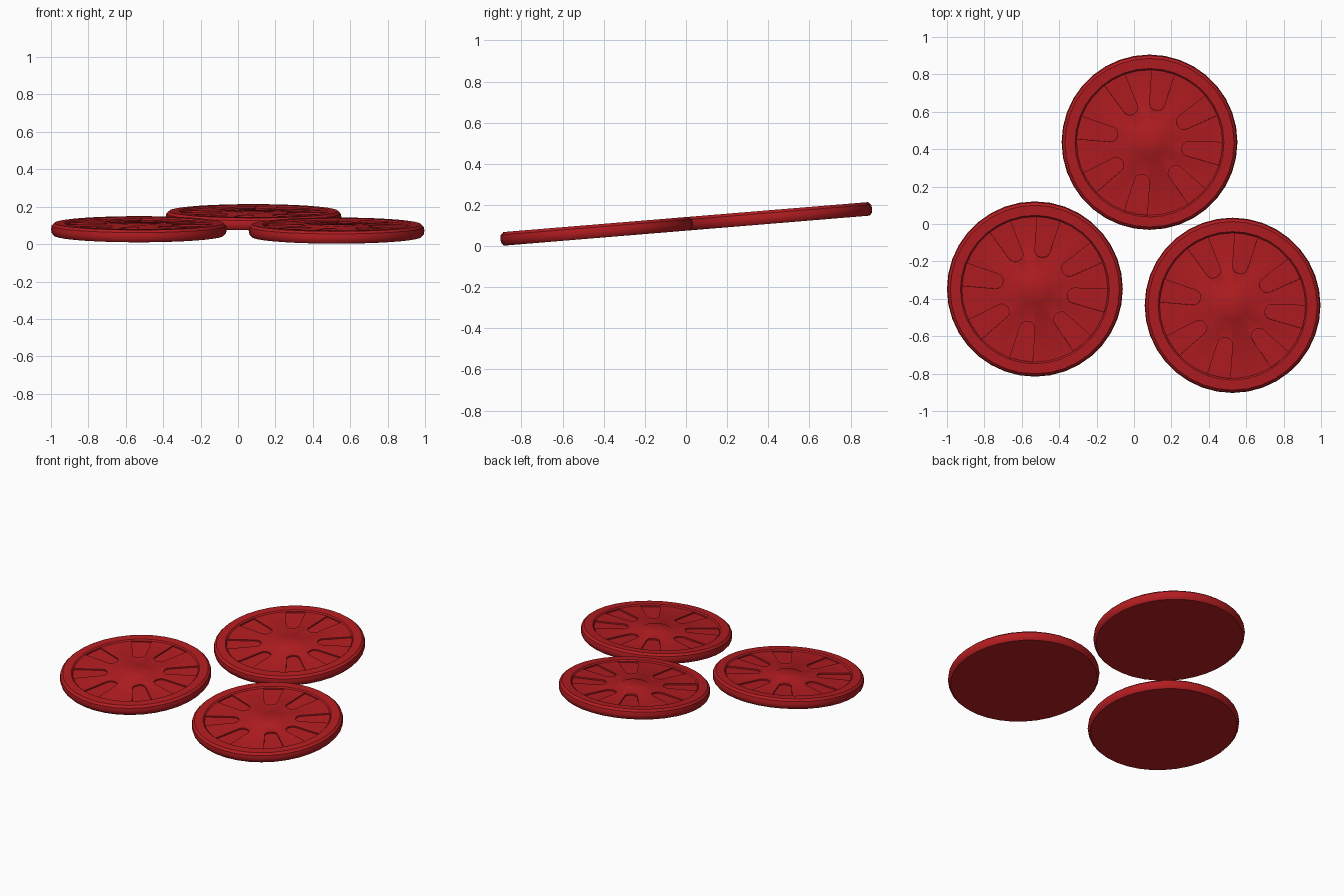
import bpy, bmesh
from math import sin, cos, pi, radians, atan
from mathutils import Matrix, Vector

if "Cube" in bpy.data.objects:
    bpy.data.objects.remove(bpy.data.objects["Cube"])

red = bpy.data.materials.new("tomato_red")
red.diffuse_color = (0.45, 0.012, 0.015, 1)
red.use_nodes = True
red.node_tree.nodes["Principled BSDF"].inputs["Base Color"].default_value = red.diffuse_color
SIDES = 36
THICK = 0.066
FLESH = THICK - 0.008
SLOPE = atan(0.082)
POCKET_ANGLES = (-9, 31, 79, 119, 168, 214, 259, 311)


def new_object(name, bm):
    bmesh.ops.recalc_face_normals(bm, faces=bm.faces)
    mesh = bpy.data.meshes.new(name)
    bm.to_mesh(mesh)
    bm.free()
    ob = bpy.data.objects.new(name, mesh)
    bpy.context.collection.objects.link(ob)
    mesh.materials.append(red)
    return ob


# Slice body: lathed profile with rounded skin, sunken flesh and core
def slice_body(name):
    profile = [(0.455, 0), (0.466, 0.012), (0.47, 0.033), (0.466, 0.053),
               (0.452, THICK), (0.398, THICK), (0.390, FLESH),
               (0.090, FLESH), (0.083, FLESH + 0.004)]
    bm = bmesh.new()
    rings = [[bm.verts.new((r * cos(2 * pi * i / SIDES), r * sin(2 * pi * i / SIDES), z))
              for i in range(SIDES)] for r, z in profile]
    for a, b in zip(rings, rings[1:]):
        for i in range(SIDES):
            j = (i + 1) % SIDES
            bm.faces.new((a[i], a[j], b[j], b[i]))
    bm.faces.new(rings[0])
    bm.faces.new(rings[-1])
    return new_object(name, bm)


# Seed pockets: tapered slots with round inner corners, used as cutters
def pocket_cutter():
    outline = [(0.386, -0.062), (0.389, 0), (0.386, 0.062)]
    for k in range(7):
        t = pi / 2 + pi * k / 6
        c, s = cos(t), sin(t)
        outline.append((0.208 + 0.033 * c, 0.040 * s))
    bm = bmesh.new()
    for ang in POCKET_ANGLES:
        rot = Matrix.Rotation(radians(ang), 4, 'Z')
        low = [bm.verts.new(rot @ Vector((x, y, FLESH - 0.009))) for x, y in outline]
        high = [bm.verts.new(rot @ Vector((x, y, THICK + 0.03))) for x, y in outline]
        n = len(outline)
        bm.faces.new(low)
        bm.faces.new(high)
        for i in range(n):
            j = (i + 1) % n
            bm.faces.new((low[i], low[j], high[j], high[i]))
    ob = new_object("pocket_cutter", bm)
    ob.hide_render = True
    return ob


# Three slices lying on one gently sloping plane
cutter = pocket_cutter()
for name, x, y in (("slice_left", -0.53, -0.345), ("slice_back", 0.083, 0.44),
                   ("slice_right", 0.527, -0.432)):
    ob = slice_body(name)
    mod = ob.modifiers.new("pockets", 'BOOLEAN')
    mod.operation = 'DIFFERENCE'
    mod.solver = 'EXACT'
    mod.object = cutter
    bpy.context.view_layer.objects.active = ob
    bpy.ops.object.select_all(action='DESELECT')
    ob.select_set(True)
    bpy.ops.object.modifier_apply(modifier=mod.name)
    bpy.ops.object.shade_smooth_by_angle(angle=radians(35))
    ob.rotation_euler.x = SLOPE
    ob.location = (x, y, 0.075 + 0.082 * y)
bpy.data.objects.remove(cutter)
